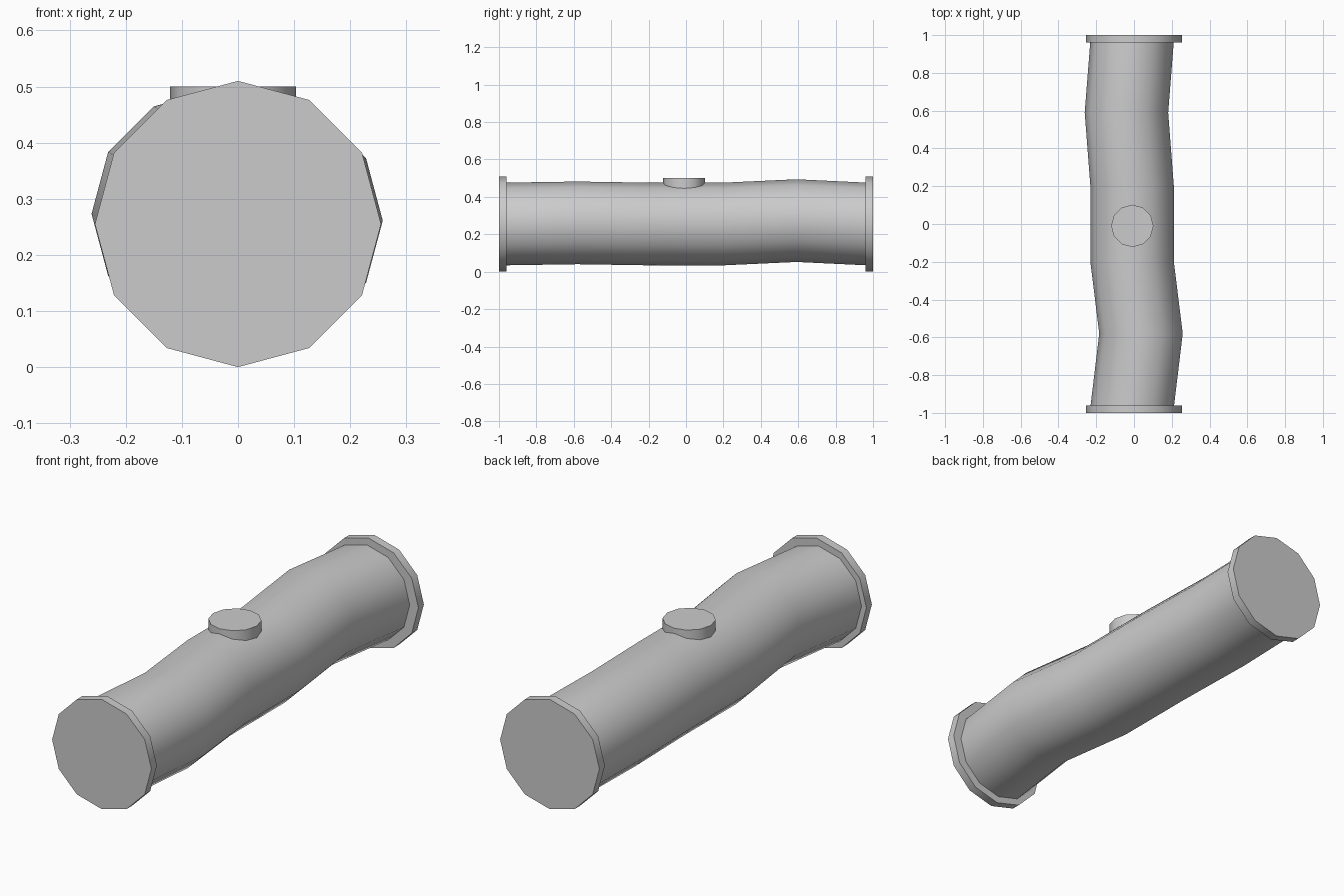
import bpy, bmesh
from math import cos, sin, pi, radians

if "Cube" in bpy.data.objects:
    bpy.data.objects.remove(bpy.data.objects["Cube"])

SIDES = 12


def tube(name, rings, axis):
    """Capped 12-sided tube through (centre, radius) rings facing along an axis."""
    bm = bmesh.new()
    loops = []
    for (x, y, z), r in rings:
        loop = []
        for i in range(SIDES):
            a = 2 * pi * i / SIDES
            u, v = r * cos(a), r * sin(a)
            co = (x + u, y, z + v) if axis == 'Y' else (x + u, y + v, z)
            loop.append(bm.verts.new(co))
        loops.append(loop)
    for a, b in zip(loops, loops[1:]):
        for i in range(SIDES):
            j = (i + 1) % SIDES
            bm.faces.new((a[i], a[j], b[j], b[i]))
    bm.faces.new(loops[0])
    bm.faces.new(loops[-1])
    bmesh.ops.recalc_face_normals(bm, faces=bm.faces)
    me = bpy.data.meshes.new(name)
    bm.to_mesh(me)
    bm.free()
    ob = bpy.data.objects.new(name, me)
    bpy.context.collection.objects.link(ob)
    bpy.ops.object.select_all(action='DESELECT')
    ob.select_set(True)
    bpy.context.view_layer.objects.active = ob
    bpy.ops.object.shade_smooth_by_angle(angle=radians(40))
    return ob


# Wavy pipe body
path = [(-0.01, -0.97, 0.255), (0.037, -0.58, 0.261), (-0.01, -0.20, 0.255),
        (-0.01, 0.20, 0.255), (-0.04, 0.59, 0.273), (-0.01, 0.97, 0.255)]
tube("pipe", [(p, 0.221) for p in path], 'Y')

# Closed end flanges
for name, y0, y1 in (("front_flange", -1.0, -0.96), ("back_flange", 0.96, 1.0)):
    tube(name, [((0, y0, 0.255), 0.255), ((0, y1, 0.255), 0.255)], 'Y')

# Round port on top
tube("top_port", [((-0.009, -0.01, 0.42), 0.112), ((-0.009, -0.01, 0.5), 0.112)], 'Z')
